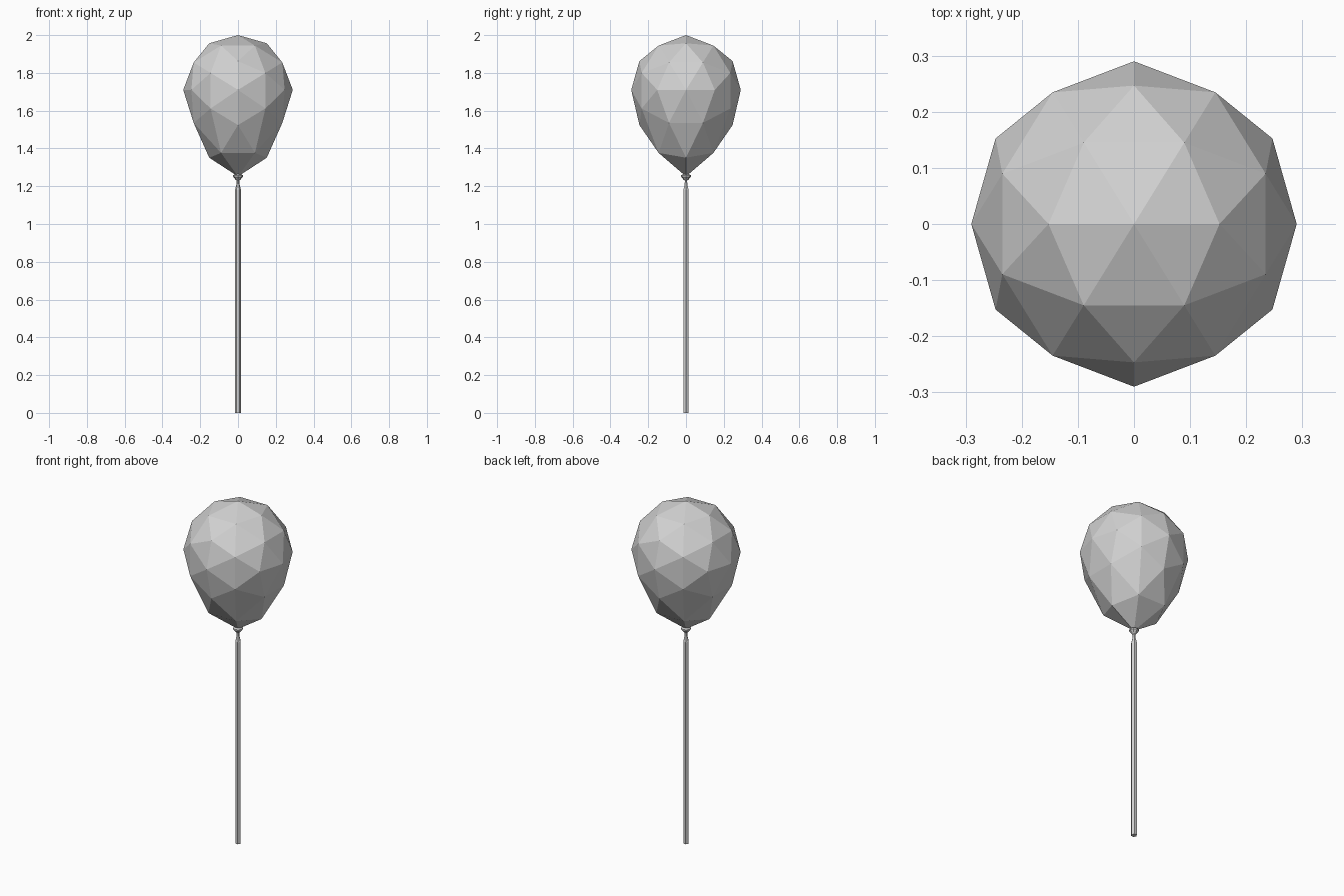
import bpy
import bmesh
import itertools
from math import cos, sin, pi, sqrt
from mathutils import Vector

if "Cube" in bpy.data.objects:
    bpy.data.objects.remove(bpy.data.objects["Cube"])

grey = bpy.data.materials.new("soft_grey")
grey.use_nodes = True
grey.diffuse_color = (0.64, 0.64, 0.64, 1)
grey.node_tree.nodes["Principled BSDF"].inputs["Base Color"].default_value = grey.diffuse_color


def finish(bm, name):
    bmesh.ops.recalc_face_normals(bm, faces=bm.faces[:])
    mesh = bpy.data.meshes.new(name)
    bm.to_mesh(mesh)
    bm.free()
    mesh.materials.append(grey)
    obj = bpy.data.objects.new(name, mesh)
    bpy.context.collection.objects.link(obj)
    return obj


def lathe(name, profile, sides):
    """Closed faceted turning from (radius, height) points."""
    bm = bmesh.new()
    rings = [[bm.verts.new((r * cos(2 * pi * i / sides), r * sin(2 * pi * i / sides), z))
              for i in range(sides)] for r, z in profile]
    for low, high in zip(rings, rings[1:]):
        for i in range(sides):
            j = (i + 1) % sides
            bm.faces.new((low[i], low[j], high[j], high[i]))
    bm.faces.new(rings[0])
    bm.faces.new(rings[-1])
    return finish(bm, name)


# Balloon: icosahedron corners plus edge midpoints, pushed onto a sphere
RADIUS, CENTRE = 0.29, 1.71
PHI = (1 + sqrt(5)) / 2
corners = []
for a, b in itertools.product((-1, 1), repeat=2):
    corners += [Vector((a, 0, b * PHI)), Vector((0, a * PHI, b)), Vector((a * PHI, b, 0))]
middles = [(p + q) / 2 for p, q in itertools.combinations(corners, 2) if (p - q).length < 2.1]
bm = bmesh.new()
for p in corners + middles:
    bm.verts.new(p.normalized())
bmesh.ops.convex_hull(bm, input=bm.verts[:])
# The lower half is stretched towards the neck
for v in bm.verts:
    if v.co.z < 0:
        v.co.z *= 1 + 0.58 * abs(v.co.z) ** 1.5
    v.co = v.co * RADIUS + Vector((0, 0, CENTRE))
finish(bm, "balloon")

# Flared knot under the balloon
lathe("knot", [(0.007, 1.23), (0.014, 1.236), (0.026, 1.25), (0.026, 1.258), (0.012, 1.265)], 8)

# Stick with a pinched top
lathe("stick", [(0.016, 0), (0.016, 1.18), (0.008, 1.21), (0.007, 1.24)], 6)
